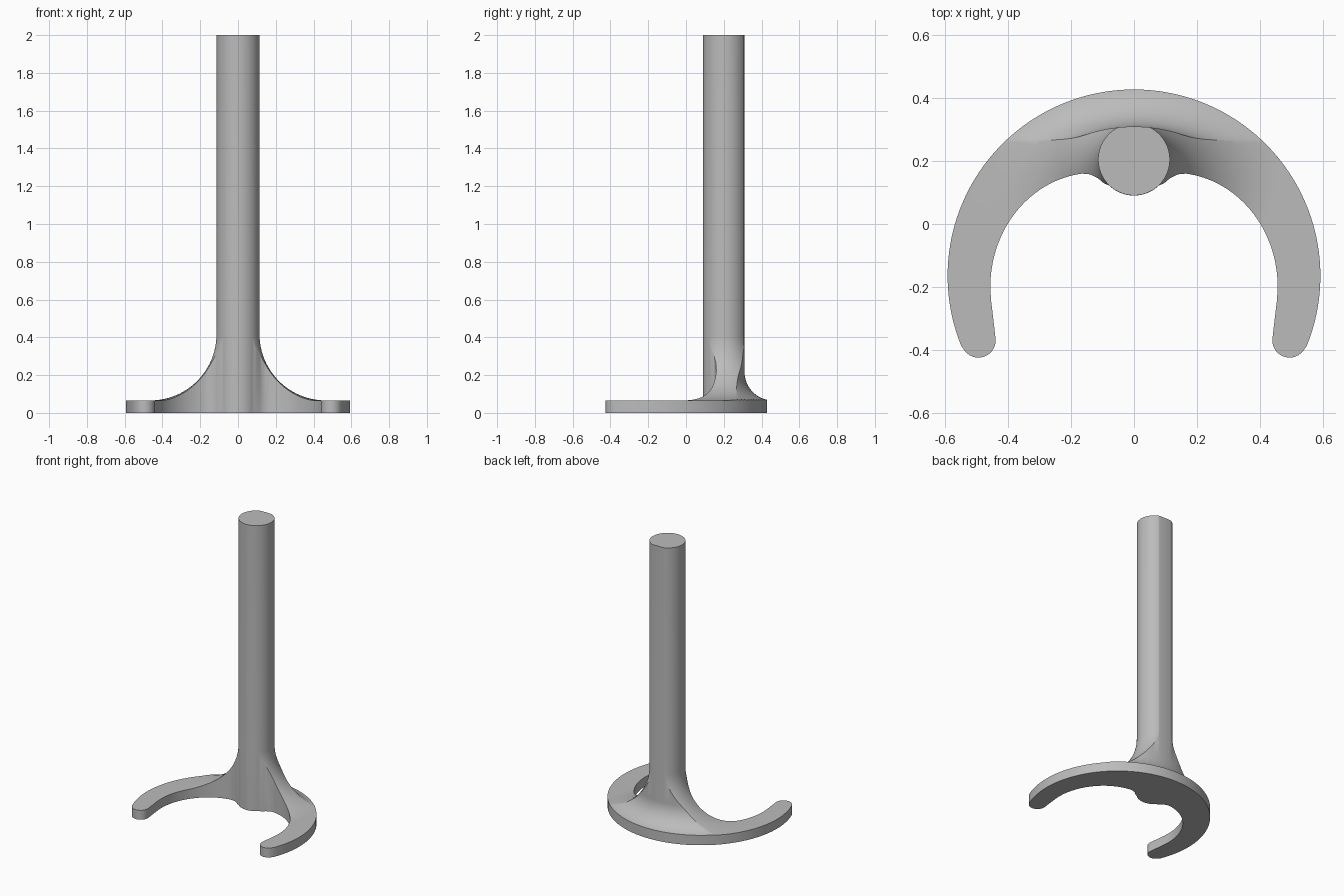
import bpy, bmesh
from math import sin, cos, pi, radians

cube = bpy.data.objects.get("Cube")
if cube:
    bpy.data.objects.remove(cube, do_unlink=True)

POLE_Y, POLE_R = 0.205, 0.114      # upright
RING_Y, RING_R = -0.165, 0.593     # outer edge of the foot
FOOT_H, HEIGHT = 0.066, 2.0
SEGMENTS = 128


def arc(cx, cy, rx, ry, start, end, n):
    angles = [radians(start + (end - start) * i / n) for i in range(n + 1)]
    return [(cx + rx * cos(a), cy + ry * sin(a)) for a in angles]


def finish(name, bm):
    bmesh.ops.recalc_face_normals(bm, faces=bm.faces)
    mesh = bpy.data.meshes.new(name)
    bm.to_mesh(mesh)
    bm.free()
    obj = bpy.data.objects.new(name, mesh)
    bpy.context.collection.objects.link(obj)
    return obj


def lathe(name, profile, y):
    """Closed solid turned about a vertical axis; the profile holds (radius, z)."""
    bm = bmesh.new()
    rings = []
    for i in range(SEGMENTS):
        a = 2 * pi * i / SEGMENTS
        rings.append([bm.verts.new((r * cos(a), y + r * sin(a), z)) for r, z in profile])
    for i, ring in enumerate(rings):
        nxt = rings[(i + 1) % SEGMENTS]
        for j in range(len(profile) - 1):
            bm.faces.new((ring[j], nxt[j], nxt[j + 1], ring[j + 1]))
    bm.faces.new([ring[0] for ring in rings])
    bm.faces.new([ring[-1] for ring in rings])
    return finish(name, bm)


def prism(name, outline, z0, z1):
    bm = bmesh.new()
    face = bm.faces.new([bm.verts.new((x, y, z0)) for x, y in outline])
    top = bmesh.ops.extrude_face_region(bm, geom=[face])["geom"]
    verts = [v for v in top if isinstance(v, bmesh.types.BMVert)]
    bmesh.ops.translate(bm, verts=verts, vec=(0, 0, z1 - z0))
    return finish(name, bm)


# Upright flaring into a flat foot
flare = 0.35
profile = [(0.9, 0), (0.9, FOOT_H)]
profile += arc(POLE_R + flare, FOOT_H + flare, flare, flare, 270, 180, 24)
profile.append((POLE_R, HEIGHT))
stand = lathe("horseshoe_stand", profile, POLE_Y)

# Rear hollow that follows the outer rim and flattens the back of the upright
back_r, hollow = 0.475, 0.15
profile = [(0.75, -0.1), (0.75, FOOT_H + 0.001)]
profile += arc(back_r + hollow, FOOT_H + hollow, hollow, hollow, 270, 180, 16)
profile.append((back_r, HEIGHT + 0.1))
rear_shape = lathe("rear_shape_cutter", profile, RING_Y)

# Horseshoe outline: rim, rounded tip, inner edge, fillet, front of the upright
half = arc(0, RING_Y, RING_R, RING_R, 90, -22, 56)
half += arc(0.495, -0.37, 0.055, 0.055, -30, -190, 16)
half += [(0.449, -0.29), (0.455, -0.24)]
half += arc(0.125, -0.2, 0.332, 0.363, 0, 83, 32)
half += [(0.14, 0.158), (0.115, 0.146), (0.095, 0.129)]
half += arc(0, POLE_Y, POLE_R + 0.0005, POLE_R + 0.0005, -46, -90, 14)
outline = half + [(-x, y) for x, y in reversed(half[1:-1])]
plan_shape = prism("plan_shape_cutter", outline, -0.05, HEIGHT + 0.05)

# Keep only the volume shared by all three shapes
bpy.context.view_layer.objects.active = stand
for cutter in (rear_shape, plan_shape):
    mod = stand.modifiers.new(cutter.name, "BOOLEAN")
    mod.operation = "INTERSECT"
    mod.solver = "EXACT"
    mod.object = cutter
    bpy.ops.object.modifier_apply(modifier=mod.name)
    bpy.data.objects.remove(cutter, do_unlink=True)

# Plain grey finish
grey = bpy.data.materials.new("plain_grey")
grey.use_nodes = True
grey.diffuse_color = (0.5, 0.5, 0.5, 1)
grey.node_tree.nodes["Principled BSDF"].inputs["Base Color"].default_value = (0.5, 0.5, 0.5, 1)
stand.data.materials.clear()
stand.data.materials.append(grey)

bpy.ops.object.select_all(action="DESELECT")
stand.select_set(True)
bpy.ops.object.shade_smooth_by_angle(angle=radians(30))
